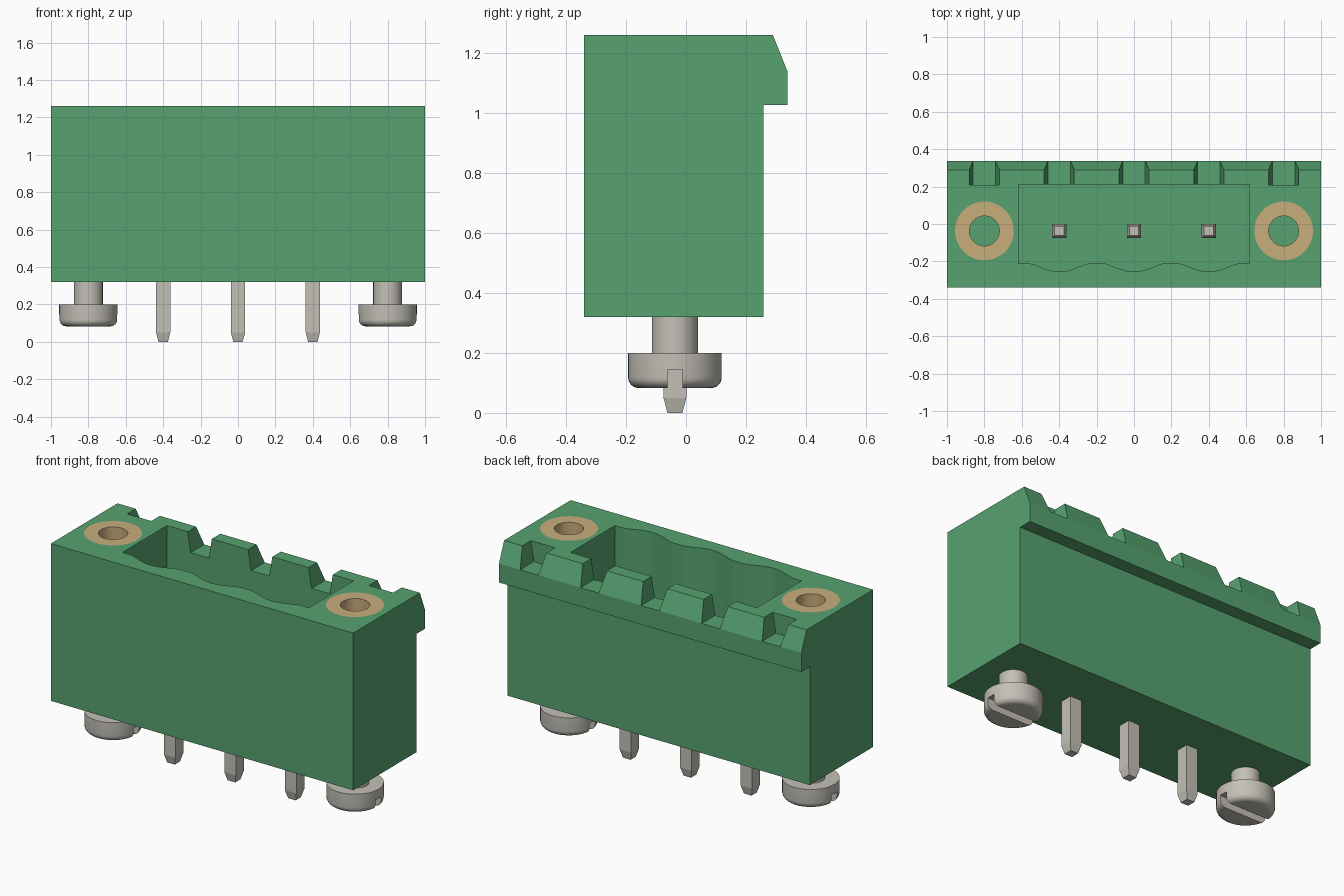
import bpy, bmesh, math
from mathutils import Vector

cube = bpy.data.objects.get("Cube")
if cube:
    bpy.data.objects.remove(cube, do_unlink=True)

TOP, BASE = 1.26, 0.32      # housing height range
AXIS_Y = -0.037             # row line of pins and screws
PITCH = 0.4


def material(name, rgb):
    m = bpy.data.materials.new(name)
    m.use_nodes = True
    m.diffuse_color = (*rgb, 1)
    m.node_tree.nodes["Principled BSDF"].inputs["Base Color"].default_value = (*rgb, 1)
    return m


green = material("green plastic", (0.095, 0.365, 0.163))
brass = material("brass", (0.578, 0.423, 0.202))
steel = material("grey metal", (0.546, 0.527, 0.468))


def finish(bm, name, mat):
    bmesh.ops.remove_doubles(bm, verts=bm.verts, dist=1e-5)
    bmesh.ops.recalc_face_normals(bm, faces=bm.faces)
    mesh = bpy.data.meshes.new(name)
    bm.to_mesh(mesh)
    bm.free()
    mesh.materials.append(mat)
    ob = bpy.data.objects.new(name, mesh)
    bpy.context.collection.objects.link(ob)
    return ob


def prism(name, points, offset, mat):
    """Extrude a closed outline along the offset."""
    bm = bmesh.new()
    face = bm.faces.new([bm.verts.new(p) for p in points])
    out = bmesh.ops.extrude_face_region(bm, geom=[face])["geom"]
    moved = [v for v in out if isinstance(v, bmesh.types.BMVert)]
    bmesh.ops.translate(bm, verts=moved, vec=Vector(offset))
    return finish(bm, name, mat)


def lathe(name, profile, x, mat, closed=False):
    """Revolve (radius, z) points about the vertical axis at x."""
    bm = bmesh.new()
    verts = [bm.verts.new((x + r, AXIS_Y, z)) for r, z in profile]
    pairs = list(zip(verts, verts[1:]))
    if closed:
        pairs.append((verts[-1], verts[0]))
    edges = [bm.edges.new(p) for p in pairs]
    bmesh.ops.spin(bm, geom=verts + edges, cent=(x, AXIS_Y, 0), axis=(0, 0, 1),
                   angle=math.tau, steps=48)
    return finish(bm, name, mat)


def activate(ob):
    bpy.ops.object.select_all(action="DESELECT")
    ob.select_set(True)
    bpy.context.view_layer.objects.active = ob


def cut(ob, cutter):
    cutter.hide_render = True
    mod = ob.modifiers.new("cut", "BOOLEAN")
    mod.operation, mod.solver, mod.object = "DIFFERENCE", "EXACT", cutter
    activate(ob)
    bpy.ops.object.modifier_apply(modifier=mod.name)
    bpy.data.objects.remove(cutter, do_unlink=True)


def smooth(ob, degrees):
    activate(ob)
    bpy.ops.object.shade_smooth_by_angle(angle=math.radians(degrees))


# Housing with overhanging latch lip along the back
side = [(-0.34, BASE), (0.258, BASE), (0.258, 1.027), (0.338, 1.027),
        (0.338, 1.14), (0.29, TOP), (-0.34, TOP)]
housing = prism("housing", [(-1, y, z) for y, z in side], (2, 0, 0), green)

# Plug cavity with a scalloped front wall
FLOOR = 0.6
outline = [(0.617, 0.21, FLOOR), (-0.617, 0.21, FLOOR), (-0.617, -0.21, FLOOR)]
STEPS = 14
for i in (-1, 0, 1):
    for s in range(STEPS + 1):
        t = 2 * s / STEPS - 1
        bulge = 0.045 * max(math.cos(t * math.pi / 2), 0) ** 1.3
        outline.append((i * PITCH + 0.16 * t, -0.21 - bulge, FLOOR))
outline.append((0.617, -0.21, FLOOR))
cut(housing, prism("cavity_cutter", outline, (0, 0, 1), green))

# Tapered notches in the back wall
for i in range(-2, 3):
    c = i * PITCH
    notch = [(c - 0.06, 1.14), (c + 0.06, 1.14), (c + 0.1, 1.38), (c - 0.1, 1.38)]
    cut(housing, prism("notch_cutter", [(x, 0.209, z) for x, z in notch],
                       (0, 0.3, 0), green))

# Threaded inserts and screws at both ends
SEAT = 0.85
for label, x in (("right", -0.8), ("left", 0.8)):
    cut(housing, lathe("insert_cutter", [(0, SEAT), (0.157, SEAT), (0.157, 1.4), (0, 1.4)],
                       x, green))
    insert = lathe(label + "_insert", [(0.08, SEAT), (0.157, SEAT), (0.157, TOP), (0.08, TOP)],
                   x, brass, closed=True)
    smooth(insert, 30)

    R, LOW, F = 0.156, 0.083, 0.035
    fillet = [(R - F + F * math.sin(a), LOW + F - F * math.cos(a))
              for a in (k * math.pi / 12 for k in range(7))]
    screw = lathe(label + "_screw", [(0, LOW)] + fillet +
                  [(R, 0.2), (0.077, 0.2), (0.077, BASE + 0.02), (0, BASE + 0.02)], x, steel)
    slot = [(-0.2, -0.025), (0.2, -0.025), (0.2, 0.025), (-0.2, 0.025)]
    cut(screw, prism("slot_cutter", [(x + a, AXIS_Y + b, 0) for a, b in slot],
                     (0, 0, 0.145), steel))
    smooth(screw, 25)

smooth(housing, 15)

# Square contact pins with tapered ends
for label, x in (("right", -PITCH), ("middle", 0), ("left", PITCH)):
    bm = bmesh.new()
    rings = []
    for half, z in ((0.025, 0), (0.038, 0.05), (0.038, 0.91), (0.025, 0.96)):
        rings.append([bm.verts.new((x + sx * half, AXIS_Y + sy * half, z))
                      for sx, sy in ((-1, -1), (1, -1), (1, 1), (-1, 1))])
    for a, b in zip(rings, rings[1:]):
        for k in range(4):
            n = (k + 1) % 4
            bm.faces.new((a[k], a[n], b[n], b[k]))
    bm.faces.new(rings[0])
    bm.faces.new(rings[-1])
    finish(bm, label + "_pin", steel)
